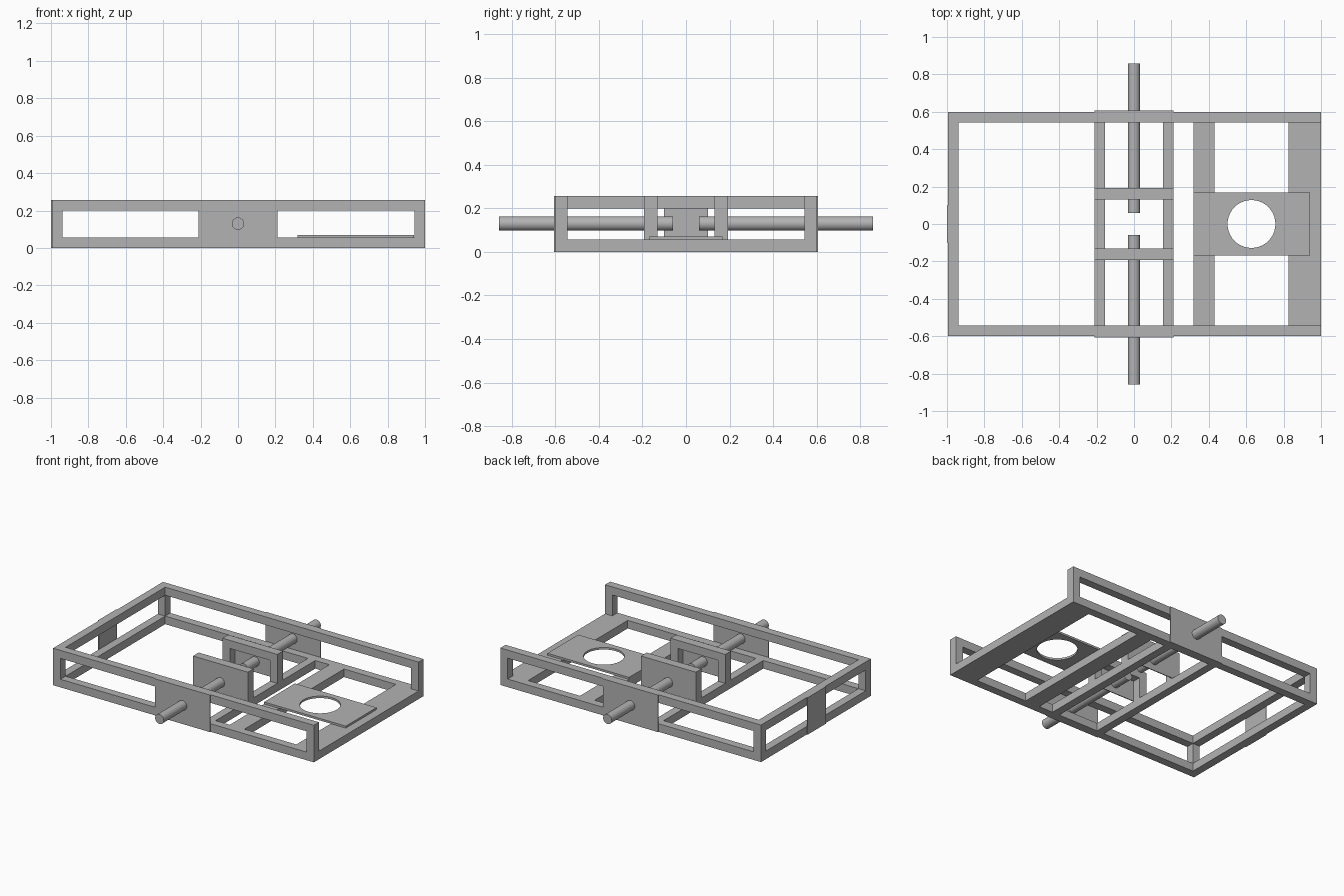
import bpy, bmesh, math
from mathutils import Matrix, Vector

cube = bpy.data.objects.get("Cube")
if cube:
    bpy.data.objects.remove(cube, do_unlink=True)

grey = bpy.data.materials.new("plain grey")
grey.use_nodes = True
colour = (0.45, 0.45, 0.45, 1)
grey.diffuse_color = colour
grey.node_tree.nodes["Principled BSDF"].inputs["Base Color"].default_value = colour

BAR = 0.056           # square bar section
SKIN = 0.006          # thin cover plates
HEIGHT = 0.256
LEFT, RIGHT = -1 + SKIN, 1.0
SIDE = 0.6            # outer face of the side rails
HALF = 0.21           # half width of the axle bay


def finish(name, bm):
    mesh = bpy.data.meshes.new(name)
    bm.to_mesh(mesh)
    bm.free()
    mesh.materials.append(grey)
    obj = bpy.data.objects.new(name, mesh)
    bpy.context.collection.objects.link(obj)
    return obj


def box(name, x, y, z):
    """Box from (low, high) spans on each axis."""
    low, high = (Vector(p) for p in zip(x, y, z))
    bm = bmesh.new()
    bmesh.ops.create_cube(bm, size=1, matrix=Matrix.Translation((low + high) / 2)
                          @ Matrix.Diagonal((*(high - low), 1)))
    return finish(name, bm)


def span(sign, a, b):
    return tuple(sorted((sign * a, sign * b)))


lower, upper = (0, BAR), (HEIGHT - BAR, HEIGHT)
between = (BAR, HEIGHT - BAR)
inside = (BAR - SIDE, SIDE - BAR)

for sign, label in ((-1, "front"), (1, "back")):
    # Long side rails and corner posts
    y = span(sign, SIDE - BAR, SIDE)
    box(label + "_lower_rail", (LEFT, RIGHT), y, lower)
    box(label + "_upper_rail", (LEFT, RIGHT), y, upper)
    box(label + "_right_post", (LEFT, LEFT + BAR), y, between)
    box(label + "_left_post", (RIGHT - BAR, RIGHT), y, between)
    box(label + "_cover_plate", (-HALF, HALF), span(sign, SIDE, SIDE + SKIN), (0, HEIGHT))

    # Inner axle support: two posts, a top bar and an outward plate
    y = span(sign, 0.13, 0.13 + BAR)
    for s, side in ((-1, "right"), (1, "left")):
        box(f"{label}_support_{side}_post", span(s, HALF - BAR, HALF), y, between)
    box(label + "_support_top", (-HALF, HALF), y, upper)
    box(label + "_support_plate", (-HALF, HALF),
        span(sign, 0.13 + BAR, 0.13 + BAR + SKIN), (BAR, HEIGHT))

    # Axle stub
    inner, outer = 0.06, 0.858
    bm = bmesh.new()
    bmesh.ops.create_cone(
        bm, cap_ends=True, segments=32, radius1=0.033, radius2=0.033, depth=outer - inner,
        matrix=Matrix.Translation((0, sign * (inner + outer) / 2, 0.13))
        @ Matrix.Rotation(math.pi / 2, 4, "X"))
    axle = finish(label + "_axle", bm)
    for poly in axle.data.polygons:
        poly.use_smooth = len(poly.vertices) == 4

# Floor cross bars, with a wide one at the open end
for name, x in (("right_end_bar", (LEFT, LEFT + BAR)),
                ("bay_right_bar", (-HALF, BAR - HALF)),
                ("bay_left_bar", (HALF - BAR, HALF)),
                ("plate_bar", (0.318, 0.43)),
                ("wide_end_bar", (0.827, RIGHT))):
    box(name, x, inside, lower)

# Closed end: upper rail and small cover plate
box("right_end_upper_rail", (LEFT, LEFT + BAR), inside, upper)
box("right_end_plate", (-1, LEFT), (-0.1, 0.1), (0, HEIGHT))

# Mounting plate with a round hole
bm = bmesh.new()
plate_x, plate_y, thick = (0.318, 0.942), 0.168, 0.014
corners = [(plate_x[i], s * plate_y) for i, s in ((0, -1), (1, -1), (1, 1), (0, 1))]
ring = [(0.628 + 0.128 * math.cos(a), 0.128 * math.sin(a))
        for a in (math.tau * i / 40 for i in range(40))]
for loop in (corners, ring):
    verts = [bm.verts.new((px, py, BAR + thick / 2)) for px, py in loop]
    for i, v in enumerate(verts):
        bm.edges.new((verts[i - 1], v))
bmesh.ops.triangle_fill(bm, use_beauty=True, edges=bm.edges[:], normal=(0, 0, 1))
bmesh.ops.recalc_face_normals(bm, faces=bm.faces[:])
plate = finish("mounting_plate", bm)
solid = plate.modifiers.new("thickness", "SOLIDIFY")
solid.thickness = thick
solid.offset = 0
